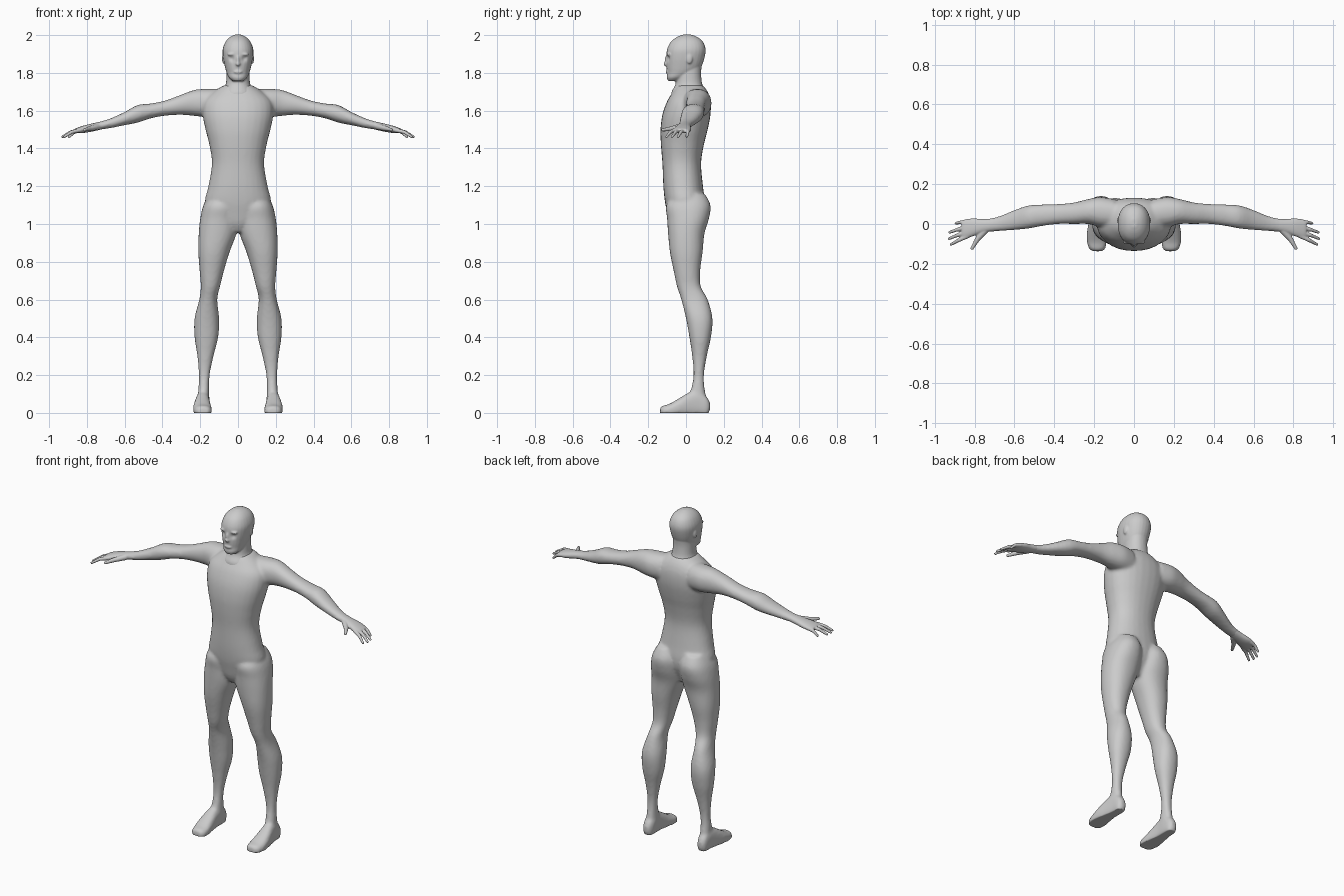
import bpy, bmesh, math
from mathutils import Matrix, Vector

skin = bpy.data.materials.new("light grey")
skin.diffuse_color = (0.6, 0.6, 0.6, 1)


def spline(rows, steps=4):
    """Catmull-Rom interpolation of section rows."""
    out = []
    for i in range(len(rows) - 1):
        p0, p1 = rows[max(i - 1, 0)], rows[i]
        p2, p3 = rows[i + 1], rows[min(i + 2, len(rows) - 1)]
        for k in range(steps):
            t = k / steps
            out.append([0.5 * (2 * b + (c - a) * t + (2 * a - 5 * b + 4 * c - d) * t * t
                               + (3 * b - a - 3 * c + d) * t ** 3)
                        for a, b, c, d in zip(p0, p1, p2, p3)])
    out.append(list(rows[-1]))
    return out


def loft(bm, axis, rows, side=1, power=2.2, n=28):
    """Rows are (position on axis, low a, high a, low b, high b)."""
    rings = []
    for pos, a0, a1, b0, b1 in spline(rows):
        ring = []
        for i in range(n):
            t = 2 * math.pi * i / n
            c, s = math.cos(t), math.sin(t)
            a = (a0 + a1) / 2 + (a1 - a0) / 2 * math.copysign(abs(c) ** (2 / power), c)
            b = (b0 + b1) / 2 + (b1 - b0) / 2 * math.copysign(abs(s) ** (2 / power), s)
            x, y, z = {"x": (pos, a, b), "y": (a, pos, b), "z": (a, b, pos)}[axis]
            ring.append(bm.verts.new((x * side, y, z)))
        rings.append(ring)
    for r, q in zip(rings, rings[1:]):
        for i in range(n):
            j = (i + 1) % n
            bm.faces.new((r[i], r[j], q[j], q[i]))
    bm.faces.new(rings[0])
    bm.faces.new(rings[-1])


def centred(rows):
    return [(z, -h, h, y0, y1) for z, h, y0, y1 in rows]


def ball(bm, pos, size):
    bmesh.ops.create_icosphere(bm, subdivisions=2, radius=1,
                               matrix=Matrix.Translation(pos) @ Matrix.Diagonal((*size, 1)))


def digit(bm, start, mid, end, r0, r1, side):
    a, b, c = Vector(start), Vector(mid), Vector(end)
    for i in range(17):
        t = i / 16
        p = a.lerp(b, t * 2) if t < 0.5 else b.lerp(c, t * 2 - 1)
        r = r0 + (r1 - r0) * t
        ball(bm, (p.x * side, p.y, p.z), (r, r, r))


def finish(name, bm, voxel, smooth):
    """Fuse the overlapping volumes into one smooth skin."""
    bmesh.ops.recalc_face_normals(bm, faces=bm.faces[:])
    me = bpy.data.meshes.new(name)
    bm.to_mesh(me)
    bm.free()
    ob = bpy.data.objects.new(name, me)
    bpy.context.collection.objects.link(ob)
    bpy.context.view_layer.objects.active = ob
    ob.select_set(True)
    m = ob.modifiers.new("fuse", "REMESH")
    m.mode = "VOXEL"
    m.voxel_size = voxel
    bpy.ops.object.modifier_apply(modifier=m.name)
    m = ob.modifiers.new("soften", "SMOOTH")
    m.factor = 0.5
    m.iterations = smooth
    bpy.ops.object.modifier_apply(modifier=m.name)
    bpy.ops.object.shade_smooth()
    ob.select_set(False)
    ob.data.materials.clear()
    ob.data.materials.append(skin)
    return ob


torso = centred([
    (.955, .03, -.06, .05), (1.0, .10, -.085, .07), (1.06, .15, -.10, .095),
    (1.12, .175, -.112, .10), (1.2, .157, -.12, .09), (1.32, .138, -.125, .08),
    (1.42, .152, -.133, .095), (1.5, .172, -.135, .115), (1.58, .187, -.125, .13),
    (1.65, .18, -.10, .13), (1.70, .13, -.07, .115), (1.735, .075, -.05, .09)])
leg = [
    (1.16, .03, .15, -.06, .10), (1.10, .005, .183, -.105, .13), (1.03, 0, .20, -.10, .122),
    (.95, .008, .208, -.095, .098), (.85, .045, .21, -.085, .088), (.75, .075, .203, -.065, .075),
    (.67, .095, .197, -.048, .078), (.60, .11, .205, -.025, .115), (.50, .10, .23, 0, .14),
    (.40, .105, .23, .018, .132), (.30, .13, .215, .033, .11), (.20, .15, .207, .04, .095),
    (.12, .153, .21, .025, .10), (.05, .15, .215, 0, .115)]
foot = [
    (-.137, .16, .205, -.01, .025), (-.125, .145, .225, -.02, .037), (-.09, .138, .236, -.02, .047),
    (-.04, .143, .236, -.02, .075), (.02, .15, .225, -.02, .11), (.07, .15, .217, -.02, .12),
    (.11, .155, .212, -.015, .085), (.127, .17, .197, .015, .055)]
arm = [
    (.10, -.02, .125, 1.56, 1.715), (.17, -.015, .135, 1.565, 1.715), (.23, 0, .125, 1.572, 1.71),
    (.30, 0, .108, 1.578, 1.685), (.38, 0, .10, 1.574, 1.655), (.46, -.01, .098, 1.56, 1.638),
    (.53, -.023, .093, 1.537, 1.63), (.60, -.03, .07, 1.523, 1.593), (.68, -.036, .038, 1.507, 1.557),
    (.75, -.04, .023, 1.497, 1.537)]

# Body with limbs and feet
bm = bmesh.new()
loft(bm, "z", torso)
for s in (1, -1):
    loft(bm, "z", leg, s)
    loft(bm, "y", foot, s, 2.5)
    loft(bm, "x", arm, s)
body = finish("body", bm, 0.009, 5)
for v in body.data.vertices:          # flat soles
    v.co.z = max(v.co.z, 0.0)

# Hands
palm = [
    (.715, -.036, .027, 1.503, 1.545), (.76, -.045, .025, 1.492, 1.535),
    (.81, -.062, .028, 1.483, 1.523), (.85, -.072, .022, 1.481, 1.51),
    (.865, -.066, .014, 1.485, 1.503)]
fingers = [(.013, .004, .90), (-.012, -.042, .932), (-.037, -.074, .935), (-.06, -.103, .925)]
for s, label in ((1, "left"), (-1, "right")):
    bm = bmesh.new()
    loft(bm, "x", palm, s)
    for y0, y1, tip in fingers:
        digit(bm, (.835, y0, 1.497), ((.835 + tip) / 2, (y0 + y1) / 2, 1.487),
              (tip - .006, y1, 1.462), .0125, .0075, s)
    digit(bm, (.745, -.03, 1.515), (.785, -.075, 1.505), (.813, -.122, 1.498), .018, .009, s)
    finish(label + "_hand", bm, 0.004, 3)

# Head, neck, ears and face
head = centred([
    (1.757, .028, -.095, -.03), (1.775, .048, -.102, .0), (1.80, .06, -.10, .05),
    (1.83, .069, -.103, .08), (1.88, .079, -.104, .098), (1.925, .081, -.10, .104),
    (1.965, .066, -.08, .09), (1.99, .042, -.048, .06), (2.003, .014, -.015, .025)])
neck = centred([
    (1.66, .10, -.08, .11), (1.70, .085, -.076, .105), (1.74, .065, -.056, .086),
    (1.80, .06, -.05, .08), (1.85, .058, -.04, .085)])
bm = bmesh.new()
loft(bm, "z", head)
loft(bm, "z", neck)
ball(bm, (0, -.104, 1.847), (.013, .016, .012))
ball(bm, (0, -.101, 1.865), (.009, .013, .03))
ball(bm, (0, -.099, 1.805), (.024, .009, .009))
for s in (1, -1):
    ball(bm, (s * .077, .018, 1.875), (.008, .017, .028))
    ball(bm, (s * .03, -.09, 1.898), (.028, .014, .009))
face = finish("head", bm, 0.005, 3)
for v in face.data.vertices:          # eye sockets
    for s in (1, -1):
        d = (v.co - Vector((s * .032, -.095, 1.875))).length
        v.co.y += 0.009 * math.exp(-(d / 0.015) ** 2)
